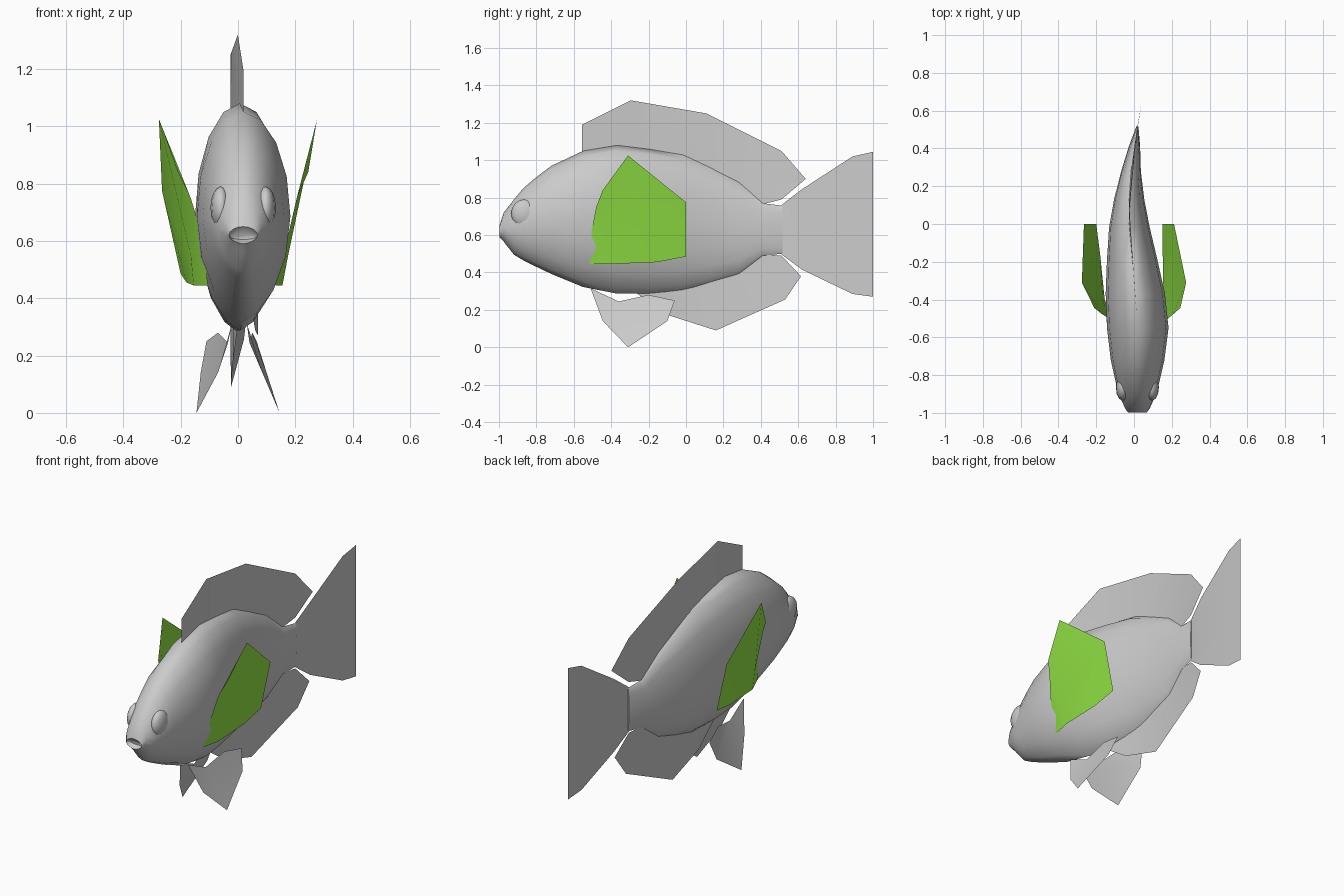
import bpy, bmesh, math

if "Cube" in bpy.data.objects:
    bpy.data.objects.remove(bpy.data.objects["Cube"])

# Sideways swim curve of the spine: (y, x)
SPINE = [(-1, .018), (-.5, .02), (-.3, 0), (0, -.026), (.12, -.026), (.25, -.02),
         (.5, .015), (.64, .04), (1, .07)]


def spine_x(y):
    for (y0, x0), (y1, x1) in zip(SPINE, SPINE[1:]):
        if y <= y1:
            return x0 + (x1 - x0) * (y - y0) / (y1 - y0)
    return SPINE[-1][1]


def make(name, verts, faces, angle=60, mat=None):
    mesh = bpy.data.meshes.new(name)
    mesh.from_pydata(verts, [], faces)
    bm = bmesh.new()
    bm.from_mesh(mesh)
    bmesh.ops.recalc_face_normals(bm, faces=bm.faces)
    bm.to_mesh(mesh)
    bm.free()
    obj = bpy.data.objects.new(name, mesh)
    bpy.context.collection.objects.link(obj)
    if mat:
        mesh.materials.append(mat)
    bpy.ops.object.select_all(action='DESELECT')
    obj.select_set(True)
    bpy.context.view_layer.objects.active = obj
    bpy.ops.object.shade_smooth_by_angle(angle=math.radians(angle))
    return obj


def sheet_fin(name, base, outer, rows=2):
    """Thin fin between two (y, z) outlines, following the spine curve."""
    verts, faces = [], []
    for (y0, z0), (y1, z1) in zip(base, outer):
        for r in range(rows + 1):
            t = r / rows
            y = y0 + (y1 - y0) * t
            verts.append((spine_x(y), y, z0 + (z1 - z0) * t))
    n = rows + 1
    for i in range(len(base) - 1):
        for r in range(rows):
            a = i * n + r
            faces.append((a, a + 1, a + n + 1, a + n))
    return make(name, verts, faces)


# Body: rings of (y, bottom z, top z, half width); the first ring is the mouth hollow
RINGS = [(-.97, .605, .622, .045), (-.998, .59, .65, .05), (-.975, .565, .72, .066),
         (-.92, .495, .79, .09), (-.87, .465, .85, .108), (-.80, .43, .91, .124),
         (-.72, .392, .97, .142), (-.55, .322, 1.05, .163), (-.37, .287, 1.08, .157),
         (-.2, .288, 1.06, .135), (-.02, .305, 1.03, .108), (.13, .345, .965, .08),
         (.28, .39, .885, .052), (.41, .49, .77, .03), (.515, .5, .757, .006)]
SIDES = 16
verts, faces = [], []
for y, lo, hi, hw in RINGS:
    mid, half = (lo + hi) / 2, (hi - lo) / 2
    for k in range(SIDES):
        a = 2 * math.pi * k / SIDES
        s, c = math.sin(a), math.cos(a)
        width = abs(s) ** (1.3 if c < 0 else 1.05)      # belly is more pinched
        verts.append((spine_x(y) + math.copysign(width, s) * hw, y, mid + c * half))
for r in range(len(RINGS) - 1):
    for k in range(SIDES):
        a, b = r * SIDES + k, r * SIDES + (k + 1) % SIDES
        faces.append((a, b, b + SIDES, a + SIDES))
faces.append(tuple(range(SIDES)))
faces.append(tuple(range((len(RINGS) - 1) * SIDES, len(RINGS) * SIDES)))
make("body", verts, faces)

# Eyes: shallow bulges on the head
for side, label in ((-1, "left"), (1, "right")):
    bpy.ops.mesh.primitive_uv_sphere_add(segments=12, ring_count=8, radius=1,
                                         location=(.018 + side * .078, -.865, .715))
    eye = bpy.context.object
    eye.name = "eye_" + label
    eye.scale = (.036, .07, .075)
    bpy.ops.object.shade_smooth()

# Back, underside and tail fins
sheet_fin("dorsal_fin",
          [(-.555, 1.03), (-.33, 1.06), (0, 1.01), (.28, .865), (.36, .805), (.41, .765)],
          [(-.555, 1.19), (-.295, 1.32), (.11, 1.25), (.51, 1.05), (.64, .9), (.51, .79)])
sheet_fin("anal_fin",
          [(-.27, .3), (-.1, .31), (.05, .33), (.28, .41), (.37, .47), (.42, .495)],
          [(-.26, .285), (-.09, .17), (.16, .09), (.53, .255), (.615, .38), (.51, .49)])
sheet_fin("tail_fin",
          [(.51, .497), (.62, .415), (.89, .285), (1, .27)],
          [(.51, .76), (.62, .845), (.89, 1.02), (1, 1.045)], rows=3)

# Green side fins: shared side outline, a separate x list for each side
green = bpy.data.materials.new("green")
green.diffuse_color = (.3, .8, .06, 1)
green.use_nodes = True
green.node_tree.nodes["Principled BSDF"].inputs["Base Color"].default_value = green.diffuse_color
PECTORAL = [(-.515, .445), (-.505, .62), (-.48, .75), (-.445, .84), (-.31, 1.025),
            (0, .775), (0, .485), (-.155, .455), (-.4, .445), (-.405, .55)]
PECTORAL_FACES = [(0, 1, 9, 8), (1, 2, 9), (2, 3, 4, 9), (4, 5, 9), (5, 6, 7, 9), (7, 8, 9)]
PECTORAL_X = {"right": [.13, .175, .205, .245, .276, .212, .15, .152, .155, .175],
              "left": [-.105, -.125, -.165, -.21, -.276, -.265, -.2, -.18, -.155, -.165]}

# Paired fins under the belly
PELVIC = [(-.51, .315), (-.445, .14), (-.31, 0), (-.1, .14), (-.06, .25), (-.2, .28), (-.36, .245)]
PELVIC_FACES = [(0, 1, 6), (1, 2, 6), (2, 3, 6), (3, 4, 5, 6)]
PELVIC_X = {"right": [.03, .085, .145, .1, .065, .05, .04],
            "left": [-.02, -.07, -.145, -.13, -.11, -.07, -.035]}

for side in ("left", "right"):
    make("pectoral_fin_" + side,
         [(x, y, z) for x, (y, z) in zip(PECTORAL_X[side], PECTORAL)],
         PECTORAL_FACES, mat=green)
    make("pelvic_fin_" + side,
         [(x, y, z) for x, (y, z) in zip(PELVIC_X[side], PELVIC)], PELVIC_FACES)
